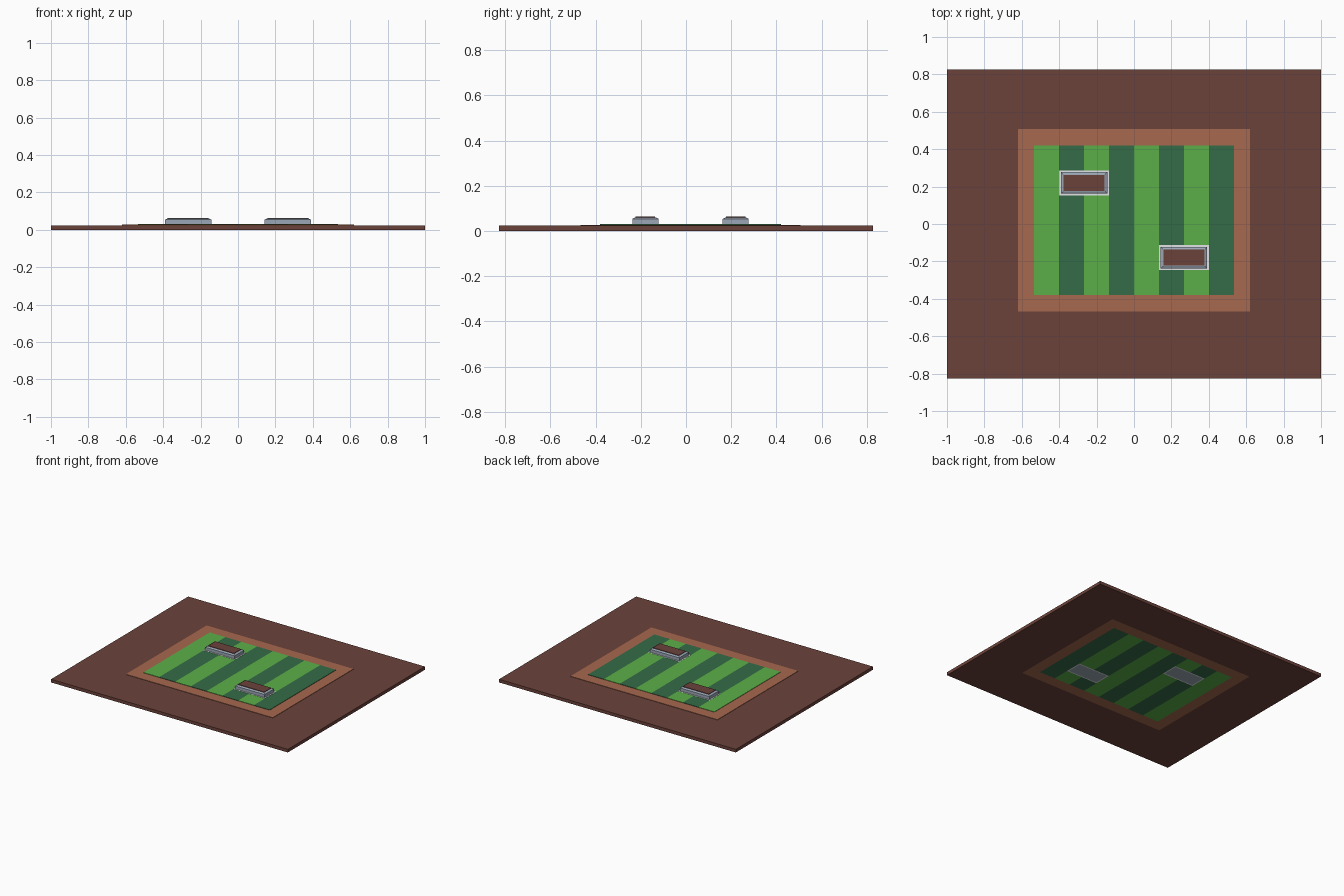
import bpy, bmesh

cube = bpy.data.objects.get("Cube")
if cube:
    bpy.data.objects.remove(cube, do_unlink=True)


def material(name, r, g, b):
    m = bpy.data.materials.new(name)
    m.use_nodes = True
    m.diffuse_color = (r, g, b, 1)
    m.node_tree.nodes["Principled BSDF"].inputs["Base Color"].default_value = (r, g, b, 1)
    return m


EARTH = material("dark earth", 0.15, 0.055, 0.043)
CLAY = material("clay border", 0.38, 0.14, 0.077)
LIGHT = material("light grass", 0.105, 0.43, 0.067)
DARK = material("dark grass", 0.035, 0.15, 0.063)
STONE = material("grey stone", 0.33, 0.39, 0.47)
WHITE = material("white trim", 0.85, 0.87, 0.9)


def loft(name, loops, mat, closed=False):
    """Join rectangles (x0, x1, y0, y1, z); closed wraps last to first, else both ends are capped."""
    bm = bmesh.new()
    rings = [[bm.verts.new(p) for p in ((a, c, z), (b, c, z), (b, d, z), (a, d, z))]
             for a, b, c, d, z in loops]
    pairs = list(zip(rings, rings[1:]))
    if closed:
        pairs.append((rings[-1], rings[0]))
    else:
        bm.faces.new(rings[0])
        bm.faces.new(rings[-1])
    for low, high in pairs:
        for i in range(4):
            j = (i + 1) % 4
            bm.faces.new((low[i], low[j], high[j], high[i]))
    bmesh.ops.recalc_face_normals(bm, faces=bm.faces)
    mesh = bpy.data.meshes.new(name)
    bm.to_mesh(mesh)
    bm.free()
    mesh.materials.append(mat)
    obj = bpy.data.objects.new(name, mesh)
    bpy.context.collection.objects.link(obj)
    return obj


def frame(name, outer, inner, top, mat):
    loft(name, [(*outer, 0), (*outer, top), (*inner, top), (*inner, 0)], mat, True)


def inset(rect, d):
    a, b, c, e = rect
    return (a + d, b - d, c + d, e - d)


# Ground slab and clay border around the lawn
CELL = 0.8 / 6
lawn = (-4 * CELL, 4 * CELL, -0.38, 0.42)
border = inset(lawn, -0.087)
frame("ground", (-1, 1, -0.827, 0.827), border, 0.024, EARTH)
frame("border", border, lawn, 0.027, CLAY)

# Planters fill two cells each: (first column, row)
planters = [(1, 4), (5, 1)]

# Striped lawn, interrupted where a planter stands
for col in range(8):
    x = lawn[0] + col * CELL
    gaps = [row for first, row in planters if col in (first, first + 1)]
    start = 0
    for row in gaps + [6]:
        loft(f"grass_stripe_{col}_{start}",
             [(x, x + CELL, lawn[2] + start * CELL, lawn[2] + row * CELL, z) for z in (0, 0.03)],
             DARK if col % 2 else LIGHT)
        start = row + 1

# Planters: white kerb, stone body with sloped shoulder, earth fill
for n, (col, row) in enumerate(planters):
    x, y = lawn[0] + col * CELL, lawn[2] + row * CELL
    cell = (x, x + 2 * CELL, y, y + CELL)
    body = inset(cell, 0.009)
    rim = inset(cell, 0.021)
    frame(f"planter_kerb_{n}", cell, body, 0.031, WHITE)
    loft(f"planter_body_{n}", [(*body, 0), (*body, 0.054), (*rim, 0.06)], STONE)
    loft(f"planter_earth_{n}", [(*inset(cell, 0.024), z) for z in (0.06, 0.064)], EARTH)
